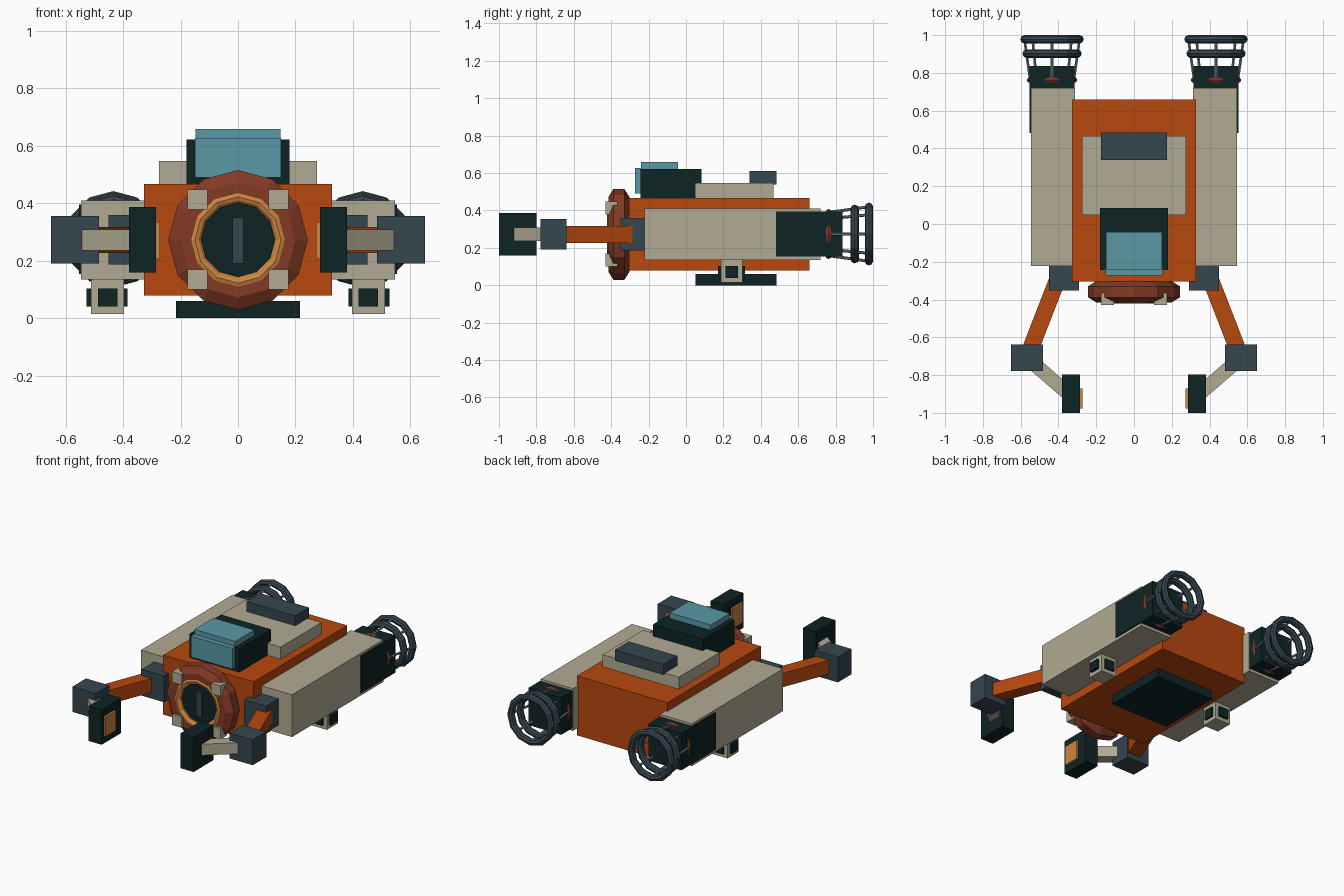
import bpy, bmesh, math
from mathutils import Vector, Matrix

if "Cube" in bpy.data.objects:
    bpy.data.objects.remove(bpy.data.objects["Cube"])


def material(name, rgb):
    lin = [(c / 255 / 12.92) if c < 11 else ((c / 255 + 0.055) / 1.055) ** 2.4 for c in rgb]
    m = bpy.data.materials.new(name)
    m.diffuse_color = (*lin, 1)
    m.use_nodes = True
    m.node_tree.nodes["Principled BSDF"].inputs["Base Color"].default_value = m.diffuse_color
    return m


ORANGE = material("hull orange", (184, 72, 14))
BEIGE = material("warm beige", (176, 171, 147))
DARK = material("near black green", (14, 36, 37))
SLATE = material("slate blue", (53, 70, 80))
TEAL = material("window teal", (90, 152, 166))
RUST = material("rust brown", (132, 58, 36))
GOLD = material("copper gold", (204, 133, 66))
STEEL = material("steel grey", (112, 124, 132))


def finish(name, bm, mat):
    bmesh.ops.recalc_face_normals(bm, faces=bm.faces)
    me = bpy.data.meshes.new(name)
    bm.to_mesh(me)
    bm.free()
    me.materials.append(mat)
    ob = bpy.data.objects.new(name, me)
    bpy.context.collection.objects.link(ob)
    return ob


def box(name, mat, x, y, z):
    """Box from (min, max) ranges."""
    bm = bmesh.new()
    bmesh.ops.create_cube(bm, size=1)
    for v in bm.verts:
        v.co = Vector([(a + b) / 2 + c * (b - a) for c, (a, b) in zip(v.co, (x, y, z))])
    return finish(name, bm, mat)


def beam(name, mat, a, b, w, h):
    """Rectangular beam between two points at the same height."""
    a, b = Vector(a), Vector(b)
    d = b - a
    bm = bmesh.new()
    bmesh.ops.create_cube(bm, size=1)
    m = Matrix.Translation((a + b) / 2) @ Matrix.Rotation(math.atan2(d.y, d.x), 4, 'Z')
    bmesh.ops.transform(bm, matrix=m @ Matrix.Diagonal((d.length, w, h, 1)), verts=bm.verts)
    return finish(name, bm, mat)


def rod(name, mat, a, b, r):
    a, b = Vector(a), Vector(b)
    d = b - a
    bm = bmesh.new()
    bmesh.ops.create_cone(bm, segments=6, radius1=r, radius2=r, depth=d.length, cap_ends=True)
    m = Matrix.Translation((a + b) / 2) @ d.to_track_quat('Z', 'Y').to_matrix().to_4x4()
    bmesh.ops.transform(bm, matrix=m, verts=bm.verts)
    return finish(name, bm, mat)


def lathe(name, mat, cx, cz, profile, n=12):
    """Closed (radius, y) profile swept round the y axis."""
    bm = bmesh.new()
    rings = []
    for i in range(n):
        a = 2 * math.pi * i / n
        rings.append([bm.verts.new((cx + r * math.cos(a), y, cz + r * math.sin(a))) for r, y in profile])
    k = len(profile)
    for i in range(n):
        p, q = rings[i], rings[(i + 1) % n]
        for j in range(k):
            bm.faces.new((p[j], p[(j + 1) % k], q[(j + 1) % k], q[j]))
    return finish(name, bm, mat)


def torus(name, mat, cx, y, cz, major, minor, sides=6):
    pts = [(major + minor * math.cos(2 * math.pi * j / sides),
            y + minor * math.sin(2 * math.pi * j / sides)) for j in range(sides)]
    return lathe(name, mat, cx, cz, pts)


def disc(name, mat, r, y0, y1, cz):
    bm = bmesh.new()
    bmesh.ops.create_cone(bm, segments=12, radius1=r, radius2=r, depth=y1 - y0, cap_ends=True)
    m = Matrix.Translation((0, (y0 + y1) / 2, cz)) @ Matrix.Rotation(math.pi / 2, 4, 'X')
    bmesh.ops.transform(bm, matrix=m, verts=bm.verts)
    return finish(name, bm, mat)


# Hull, deck and cabin
box("hull", ORANGE, (-.327, .327), (-.305, .66), (.079, .467))
box("deck_plate", BEIGE, (-.275, .275), (.047, .467), (.46, .546))
box("deck_hatch", SLATE, (-.175, .175), (.34, .484), (.54, .61))
box("cabin", DARK, (-.18, .18), (-.243, .084), (.46, .622))
box("cabin_front_window", TEAL, (-.15, .15), (-.273, -.235), (.49, .626))
box("cabin_roof_window", TEAL, (-.148, .148), (-.24, -.043), (.61, .658))
box("belly_skid", DARK, (-.215, .215), (.05, .485), (0, .06))

# Round front port
CZ = .272
lathe("port_collar", RUST, 0, CZ, [(.155, -.302), (.2, -.302), (.243, -.33), (.243, -.388),
                                   (.2, -.415), (.155, -.415), (.13, -.395), (.13, -.32)])
lathe("port_ring", GOLD, 0, CZ, [(.163, -.39), (.163, -.417), (.15, -.422), (.137, -.417),
                                 (.128, -.405), (.128, -.38)])
disc("port_glass", DARK, .135, -.395, -.30, CZ)
box("port_bar", SLATE, (-.019, .019), (-.405, -.38), (.19, .35))
for s in (-1, 1):
    for z in (.134, .413):
        box("port_clamp", BEIGE, sorted((s * .106, s * .175)), (-.43, -.365), (z - .035, z + .035))

for s, side in ((-1, "left"), (1, "right")):
    def sx(a, b):
        return sorted((s * a, s * b))

    # Side pod and motor housing
    box(side + "_pod", BEIGE, sx(.313, .546), (-.223, .719), (.134, .41))
    box(side + "_motor", DARK, sx(.315, .553), (.482, .837), (.153, .395))

    # Thruster guard
    cx = s * .434
    torus(side + "_motor_band", RUST, cx, .762, .274, .119, .015)
    torus(side + "_guard_inner_ring", SLATE, cx, .902, .274, .135, .022, 8)
    torus(side + "_guard_outer_ring", SLATE, cx, .978, .274, .146, .022, 8)
    for i in range(8):
        c, n = math.cos(i * math.pi / 4), math.sin(i * math.pi / 4)
        rod(side + "_guard_strut", STEEL, (cx + .115 * c, .76, .274 + .115 * n),
            (cx + .146 * c, .978, .274 + .146 * n), .008)

    # Bracket under the pod
    box(side + "_bracket", BEIGE, sx(.397, .511), (.187, .301), (.015, .136))
    box(side + "_bracket_cross_pin", DARK, sx(.384, .527), (.21, .278), (.04, .103))
    box(side + "_bracket_long_pin", DARK, sx(.42, .487), (.172, .316), (.04, .103))

    # Arm and gripper
    box(side + "_shoulder", SLATE, sx(.29, .45), (-.351, -.21), (.187, .359))
    beam(side + "_upper_arm", ORANGE, (s * .40, -.28, CZ), (s * .567, -.71, CZ), .088, .091)
    box(side + "_elbow", SLATE, sx(.483, .651), (-.778, -.638), (.19, .355))
    beam(side + "_forearm", BEIGE, (s * .565, -.71, CZ), (s * .345, -.90, CZ), .075, .073)
    box(side + "_gripper", DARK, sx(.285, .38), (-1, -.798), (.158, .386))
    box(side + "_gripper_pad", GOLD, sx(.272, .29), (-.977, -.87), (.205, .335))
